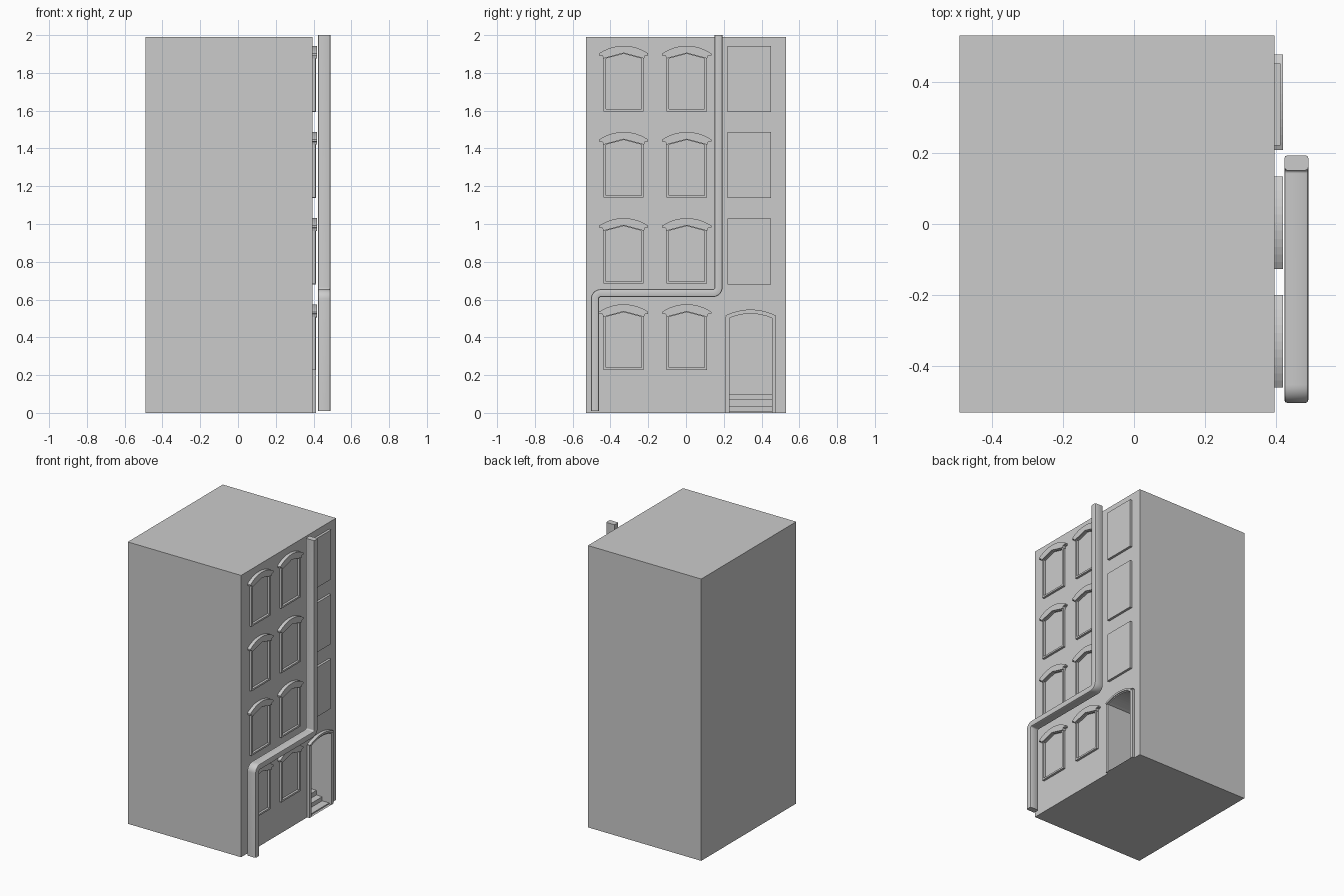
import bpy, bmesh, math

if "Cube" in bpy.data.objects:
    bpy.data.objects.remove(bpy.data.objects["Cube"])

WALL = 0.395            # x of the facade plane


def make(name, bm):
    bmesh.ops.recalc_face_normals(bm, faces=bm.faces)
    me = bpy.data.meshes.new(name)
    bm.to_mesh(me)
    bm.free()
    ob = bpy.data.objects.new(name, me)
    bpy.context.collection.objects.link(ob)
    return ob


def prism(name, pts, x0, x1):
    """Extrude a (y, z) outline along x."""
    bm = bmesh.new()
    a = [bm.verts.new((x0, y, z)) for y, z in pts]
    b = [bm.verts.new((x1, y, z)) for y, z in pts]
    bm.faces.new(a)
    bm.faces.new(b)
    n = len(pts)
    for i in range(n):
        j = (i + 1) % n
        bm.faces.new((a[i], a[j], b[j], b[i]))
    return make(name, bm)


def ring(name, outer, inner, x0, x1):
    """Frame between two matching (y, z) outlines."""
    bm = bmesh.new()
    loops = [[bm.verts.new((x, y, z)) for y, z in pts]
             for pts, x in ((outer, x0), (outer, x1), (inner, x1), (inner, x0))]
    n = len(outer)
    for k in range(4):
        p, q = loops[k], loops[(k + 1) % 4]
        for i in range(n):
            j = (i + 1) % n
            bm.faces.new((p[i], p[j], q[j], q[i]))
    return make(name, bm)


def rect(y0, y1, z0, z1):
    return [(y0, z0), (y1, z0), (y1, z1), (y0, z1)]


def arch(c, hw, spring, peak, n=12):
    """Segmental arch points from +y to -y."""
    h = peak - spring
    r = (hw * hw + h * h) / (2 * h)
    t = math.asin(hw / r)
    return [(c + r * math.sin(t - 2 * t * i / n),
             peak - r + r * math.cos(t - 2 * t * i / n)) for i in range(n + 1)]


def doorway(c, hw, z0, spring, peak):
    return [(c - hw, z0), (c + hw, z0)] + arch(c, hw, spring, peak)


# Building body with arched entrance recess
body = prism("building_body", rect(-0.53, 0.53, 0, 1.99), -0.49, WALL)
DC = 0.342
cutter = prism("entrance_cutter", doorway(DC, 0.112, -0.02, 0.502, 0.525), WALL - 0.22, WALL + 0.05)
cutter.hide_render = True
mod = body.modifiers.new("entrance", 'BOOLEAN')
mod.operation = 'DIFFERENCE'
mod.solver = 'EXACT'
mod.object = cutter
bpy.context.view_layer.objects.active = body
bpy.ops.object.modifier_apply(modifier=mod.name)
bpy.data.objects.remove(cutter)

# Entrance surround and arched hood
ring("entrance_frame", doorway(DC, 0.134, 0, 0.51, 0.54),
     doorway(DC, 0.112, 0, 0.502, 0.525), WALL - 0.005, 0.413)
top = arch(DC, 0.134, 0.515, 0.547)
low = arch(DC, 0.124, 0.505, 0.533)
prism("entrance_hood", top + low[::-1], WALL - 0.005, 0.419)

# Entrance floor and steps
for i, (front, h) in enumerate([(WALL, 0.008), (0.34, 0.037), (0.295, 0.07), (0.25, 0.10)]):
    prism(f"entrance_step_{i}", rect(DC - 0.112, DC + 0.112, 0, h), WALL - 0.22, front)


# Windows with arched heads, and plain panels in the third column
def pane(c, hw, z0, side, peak):
    return [(c - hw, z0), (c + hw, z0), (c + hw, side), (c, peak), (c - hw, side)]


for row in range(4):
    z = 0.228 + 0.456 * row
    for col, c in enumerate((-0.33, 0.004)):
        ring(f"window_frame_{row}_{col}", pane(c, 0.106, z, z + 0.29, z + 0.318),
             pane(c, 0.094, z + 0.012, z + 0.28, z + 0.305), WALL - 0.005, 0.411)
        head = arch(c, 0.13, z + 0.307, z + 0.347)
        head += [(c + s * y, z + h) for s, y, h in (
            (-1, 0.13, 0.297), (-1, 0.112, 0.295), (-1, 0.108, 0.28), (1, 0, 0.309),
            (1, 0.108, 0.28), (1, 0.112, 0.295), (1, 0.13, 0.297))]
        prism(f"window_head_{row}_{col}", head, WALL - 0.005, 0.419)
    if row:
        prism(f"side_panel_{row}", rect(0.221, 0.451, z - 0.003, z + 0.346), WALL - 0.005, 0.412)


# Drain pipe: rounded-corner path down the facade
def bend(cy, cz, r, a0, a1, n=8):
    return [(cy + r * math.cos(math.radians(a0 + (a1 - a0) * i / n)),
             cz + r * math.sin(math.radians(a0 + (a1 - a0) * i / n))) for i in range(n + 1)]


R, W = 0.03, 0.021
YL, YR, ZM = -0.482, 0.172, 0.634
left = [(YL - W, 0.01)] + bend(YL + R, ZM - R, R + W, 180, 90) \
    + bend(YR - R, ZM + R, R - W, -90, 0) + [(YR - W, 2.0)]
right = [(YL + W, 0.01)] + bend(YL + R, ZM - R, R - W, 180, 90) \
    + bend(YR - R, ZM + R, R + W, -90, 0) + [(YR + W, 2.0)]
bm = bmesh.new()
rows = []
for (ly, lz), (ry, rz) in zip(left, right):
    # cross-section with chamfered corners: t across the width, x in depth
    sec = [(0, 0.431), (0.06, 0.425), (0.2, 0.423), (0.8, 0.423), (0.94, 0.425), (1, 0.431),
           (1, 0.482), (0.94, 0.488), (0.8, 0.49), (0.2, 0.49), (0.06, 0.488), (0, 0.482)]
    rows.append([bm.verts.new((x, ly + (ry - ly) * t, lz + (rz - lz) * t)) for t, x in sec])
for p, q in zip(rows, rows[1:]):
    for i in range(12):
        j = (i + 1) % 12
        bm.faces.new((p[i], p[j], q[j], q[i]))
bm.faces.new(rows[0])
bm.faces.new(rows[-1])
pipe = make("drain_pipe", bm)
bpy.ops.object.select_all(action='DESELECT')
pipe.select_set(True)
bpy.context.view_layer.objects.active = pipe
bpy.ops.object.shade_smooth_by_angle(angle=math.radians(40))
